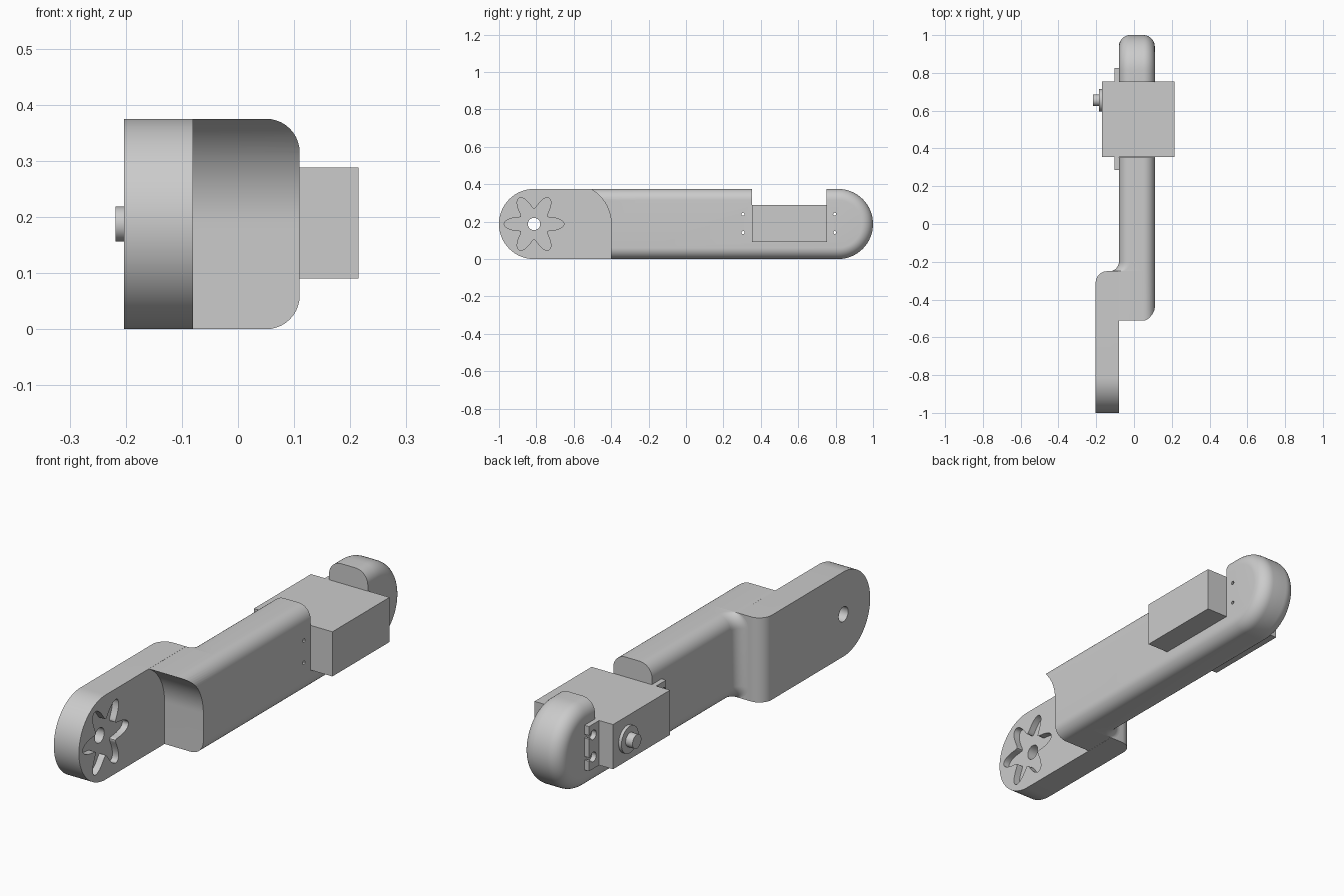
import bpy, bmesh, math
from mathutils import Vector

cube = bpy.data.objects.get("Cube")
if cube:
    bpy.data.objects.remove(cube, do_unlink=True)

mat = bpy.data.materials.new("light_grey")
mat.use_nodes = True
GREY = (0.6, 0.6, 0.6, 1)
mat.diffuse_color = GREY
for node in mat.node_tree.nodes:
    if node.type == 'BSDF_PRINCIPLED':
        node.inputs["Base Color"].default_value = GREY

R = 0.1875          # half height of the arm
ZC = R              # centre height
XL, XR = -0.08, 0.11  # sides of the main beam
F = 0.06            # edge rounding


def loft(name, rings):
    """Skin a list of equal-length closed rings and cap both ends."""
    bm = bmesh.new()
    loops = [[bm.verts.new(p) for p in ring] for ring in rings]
    n = len(loops[0])
    for a, b in zip(loops, loops[1:]):
        for i in range(n):
            j = (i + 1) % n
            bm.faces.new((a[i], a[j], b[j], b[i]))
    bm.faces.new(loops[0])
    bm.faces.new(loops[-1])
    bmesh.ops.recalc_face_normals(bm, faces=bm.faces)
    me = bpy.data.meshes.new(name)
    bm.to_mesh(me)
    bm.free()
    ob = bpy.data.objects.new(name, me)
    bpy.context.collection.objects.link(ob)
    me.materials.append(mat)
    return ob


def prism(name, outline, x0, x1):
    """Extrude a (y, z) outline along x."""
    return loft(name, [[(x, y, z) for y, z in outline] for x in (x0, x1)])


def box(name, x0, x1, y0, y1, z0, z1):
    return prism(name, [(y0, z0), (y1, z0), (y1, z1), (y0, z1)], x0, x1)


def arc(cy, cz, r, a0, a1, n):
    return [(cy + r * math.cos(math.radians(a0 + (a1 - a0) * i / n)),
             cz + r * math.sin(math.radians(a0 + (a1 - a0) * i / n))) for i in range(n + 1)]


def disc(name, y, z, r, x0, x1, n=32):
    return prism(name, arc(y, z, r, 0, 360, n)[:-1], x0, x1)


def activate(ob):
    bpy.ops.object.select_all(action='DESELECT')
    ob.select_set(True)
    bpy.context.view_layer.objects.active = ob


def cut(ob, cutter):
    """Subtract the cutter and remove it."""
    cutter.hide_render = True
    mod = ob.modifiers.new("cut", 'BOOLEAN')
    mod.operation = 'DIFFERENCE'
    mod.solver = 'EXACT'
    mod.object = cutter
    activate(ob)
    bpy.ops.object.modifier_apply(modifier=mod.name)
    bpy.data.objects.remove(cutter, do_unlink=True)


# Main beam: half stadium with rounded rims on both sides
def beam_ring(x, inset):
    r = R - inset
    pts = [(-0.2, ZC - r)] + arc(1 - R, ZC, r, -90, 90, 32) + [(-0.2, ZC + r)]
    # the round end keeps its centre, so the rim shrinks evenly
    return [(x, y, z) for y, z in pts]


STEPS = 10
left, right = [], []
for k in range(STEPS + 1):
    a = math.pi / 2 * k / STEPS
    dx, inset = F * (1 - math.cos(a)), F * (1 - math.sin(a))
    left.append(beam_ring(XL + dx, inset))
    right.append(beam_ring(XR - dx, inset))
beam = loft("main_beam", left + right[::-1])

# Servo pocket and screw holes
cut(beam, box("pocket_cutter", -0.4, 0.4, 0.352, 0.752, 0.09, 0.6))
SCREWS = [(y, z) for y in (0.305, 0.795) for z in (0.142, 0.24)]
for y, z in SCREWS:
    cut(beam, disc("screw_cutter", y, z, 0.008, -0.3, 0.3, 12))


# Elbow pieces: rounded-rectangle sections along y
def section(y, xl, left_r):
    pts = []
    for cx, sz, r, a0 in ((XR - F, 1, F, 0), (xl + left_r, 1, left_r, 90),
                          (xl + left_r, -1, left_r, 180), (XR - F, -1, F, 270)):
        pts += arc(cx, ZC + sz * (R - r), r, a0, a0 + 90, STEPS)
    return [(x, y, z) for x, z in pts]


FR = 0.05
fillet_rings = []
for k in range(11):
    a = math.pi / 2 * k / 10
    y = -0.2 - FR * math.sin(a)
    fillet_rings.append(section(y, XL - FR * (1 - math.cos(a)), F))
elbow_fillet = loft("elbow_fillet", fillet_rings)

elbow = loft("elbow_block", [section(-0.6, XL, 0.001), section(-0.25, XL, 0.001)])
sweep = [(-0.9, -0.1), (-0.4, -0.1)] + arc(-0.614, ZC, 0.214, 0, 78, 24) + [(-0.9, 0.45)]
cut(elbow, prism("clearance_cutter", sweep, -0.3, 0.3))

# Joint plate with one rounded vertical corner
HY = -1 + R
plate = prism("joint_plate", [(-0.25, 0)] + arc(HY, ZC, R, 270, 90, 40) + [(-0.25, 2 * R)],
              -0.203, XL)
bm = bmesh.new()
bm.from_mesh(plate.data)
corner = [e for e in bm.edges
          if all(v.co.x < -0.2 and abs(v.co.y + 0.25) < 1e-4 for v in e.verts)]
bmesh.ops.bevel(bm, geom=corner, offset=0.06, segments=10, profile=0.5, affect='EDGES')
bm.to_mesh(plate.data)
bm.free()

# Six-lobed horn recess and axle hole
star = []
for k in range(120):
    t = 2 * math.pi * k / 120
    r = 0.12 + 0.04 * math.cos(6 * t)
    star.append((HY + r * math.cos(t), ZC + r * math.sin(t)))
cut(plate, prism("horn_cutter", star, XL - 0.03, 0.05))
cut(plate, disc("axle_cutter", HY, ZC, 0.033, -0.4, 0.2))

# Servo body, output boss and shaft
SZ0, SZ1 = 0.09, 0.288
servo = box("servo_body", -0.17, 0.215, 0.354, 0.754, SZ0, SZ1)
SHY = 0.655
disc("servo_boss", SHY, ZC, 0.06, -0.184, -0.168)
disc("servo_shaft", SHY, ZC, 0.031, -0.218, -0.17)

# Mounting tabs with open screw slots
for name, y0, y1, hy, s in (("front_tab", 0.285, 0.356, 0.305, -1),
                            ("rear_tab", 0.752, 0.825, 0.795, 1)):
    tab = box(name, -0.102, XL, y0, y1, SZ0, SZ1)
    for z in (0.142, 0.24):
        cut(tab, disc("hole_cutter", hy, z, 0.021, -0.2, 0.0, 20))
        ya, yb = sorted((hy, hy + s * 0.08))
        cut(tab, box("slot_cutter", -0.2, 0.0, ya, yb, z - 0.008, z + 0.008))

# Smooth the rounded surfaces and keep hard edges
for ob in list(bpy.context.collection.objects):
    if ob.type == 'MESH':
        activate(ob)
        bpy.ops.object.shade_smooth_by_angle(angle=math.radians(30))
